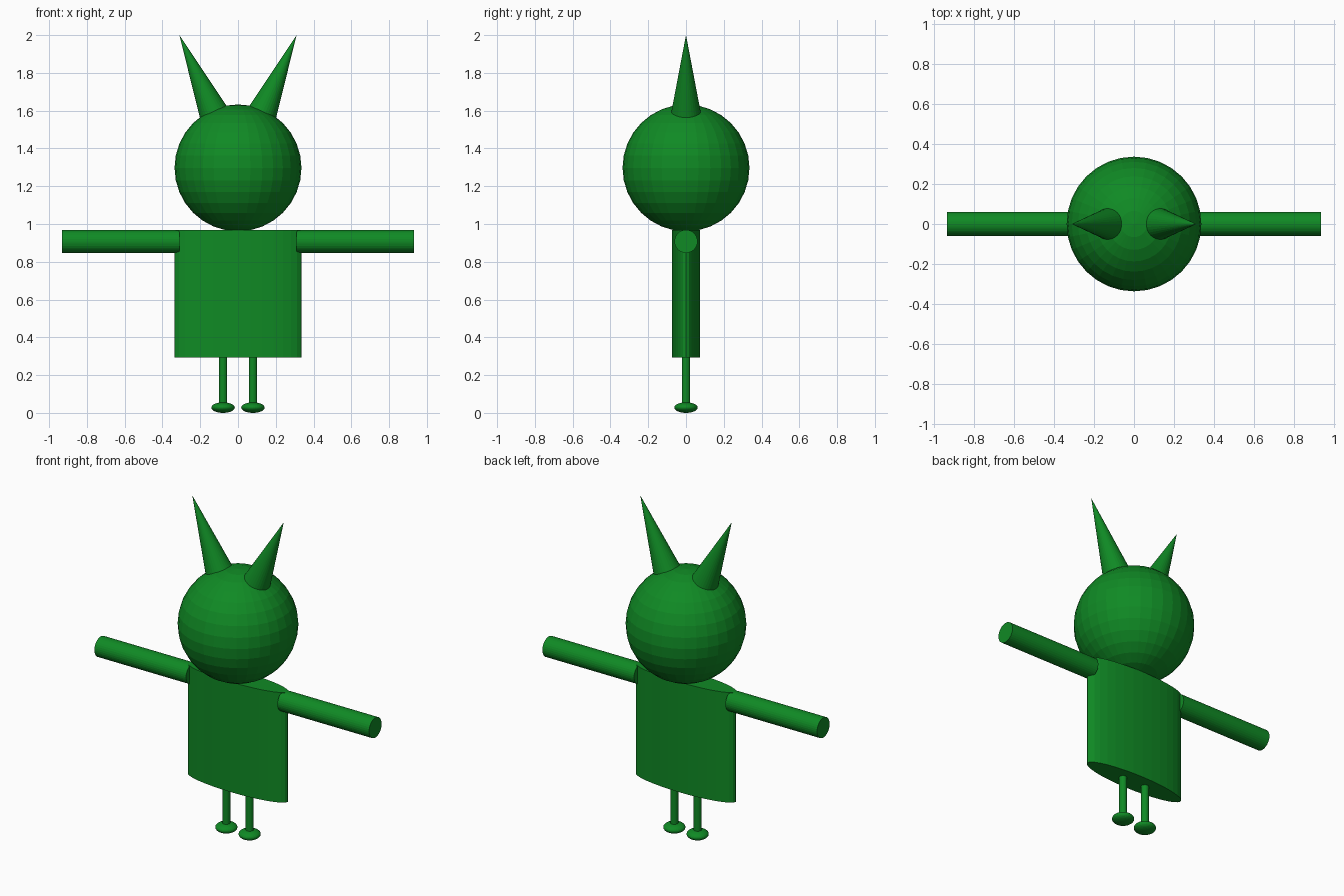
import bpy, math
from mathutils import Vector

if "Cube" in bpy.data.objects:
    bpy.data.objects.remove(bpy.data.objects["Cube"])

green = bpy.data.materials.new("leaf green")
green.diffuse_color = (0.005, 0.254, 0.018, 1)
green.use_nodes = True
green.node_tree.nodes["Principled BSDF"].inputs["Base Color"].default_value = green.diffuse_color


def finish(name):
    ob = bpy.context.object
    ob.name = name
    ob.data.materials.append(green)
    return ob


def ball(name, loc, size):
    bpy.ops.mesh.primitive_uv_sphere_add(segments=32, ring_count=16, radius=1, location=loc)
    ob = finish(name)
    ob.scale = size
    return ob


def rod(name, a, b, r1, r2):
    """Round rod or cone running from a to b."""
    a, b = Vector(a), Vector(b)
    d = b - a
    bpy.ops.mesh.primitive_cone_add(vertices=32, radius1=r1, radius2=r2, depth=d.length,
                                    location=(a + b) / 2,
                                    rotation=d.to_track_quat('Z', 'Y').to_euler())
    return finish(name)


# Head and flattened oval body
HEAD_Z = 1.297
ball("head", (0, 0, HEAD_Z), (0.336, 0.336, 0.336))
body = rod("body", (0, 0, 0.293), (0, 0, 0.968), 1, 1)
body.scale = (0.337, 0.075, 1)

for side, s in (("left", -1), ("right", 1)):
    # Horn on an axis through the head centre
    lean = math.radians(23.8)
    axis = Vector((s * math.sin(lean), 0, math.cos(lean)))
    centre = Vector((0, 0, HEAD_Z))
    rod(side + "_horn", centre + axis * 0.315, centre + axis * 0.769, 0.079, 0)
    # Outstretched arm
    rod(side + "_arm", (s * 0.31, 0, 0.908), (s * 0.932, 0, 0.908), 0.061, 0.061)
    # Thin leg and flattened foot
    rod(side + "_leg", (s * 0.079, 0, 0.03), (s * 0.079, 0, 0.30), 0.022, 0.022)
    ball(side + "_foot", (s * 0.079, 0, 0.028), (0.062, 0.062, 0.028))
